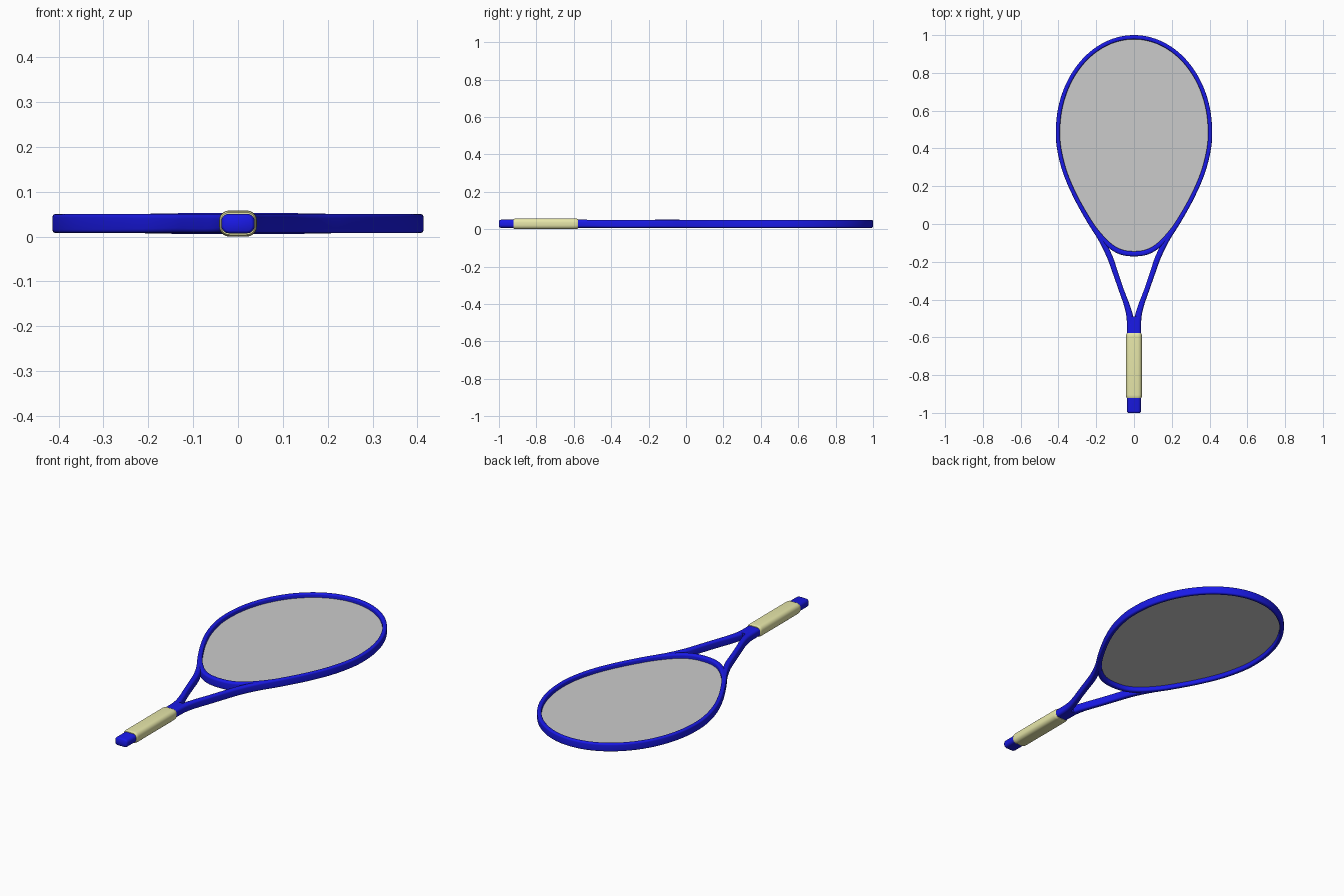
import bpy, bmesh, math
from mathutils import Vector

if "Cube" in bpy.data.objects:
    bpy.data.objects.remove(bpy.data.objects["Cube"])

MID = 0.029  # height of the racket's middle plane


def material(name, colour):
    m = bpy.data.materials.new(name)
    m.diffuse_color = colour
    m.use_nodes = True
    m.node_tree.nodes["Principled BSDF"].inputs["Base Color"].default_value = m.diffuse_color
    return m


def make_object(name, bm, mat=None, smooth=True):
    mesh = bpy.data.meshes.new(name)
    bm.to_mesh(mesh)
    bm.free()
    ob = bpy.data.objects.new(name, mesh)
    bpy.context.collection.objects.link(ob)
    if mat:
        mesh.materials.append(mat)
    if smooth:
        bpy.ops.object.select_all(action='DESELECT')
        ob.select_set(True)
        bpy.context.view_layer.objects.active = ob
        bpy.ops.object.shade_smooth_by_angle(angle=math.radians(40))
    return ob


def mirrored(half):
    """Left half, then right half, starting point on x = 0 shared."""
    return [(-p[0],) + tuple(p[1:]) for p in reversed(half[1:])] + list(half)


def spline(points, steps=5):
    """Catmull-Rom curve through (x, y, width, height) stations."""
    pts = [Vector(p) for p in points]
    pts = [2 * pts[0] - pts[1]] + pts + [2 * pts[-1] - pts[-2]]
    out = []
    for a, b, c, d in zip(pts, pts[1:], pts[2:], pts[3:]):
        for i in range(steps):
            t = i / steps
            out.append(0.5 * (2 * b + (c - a) * t + (2 * a - 5 * b + 4 * c - d) * t * t
                              + (3 * b - a - 3 * c + d) * t ** 3))
    return out + [pts[-2]]


def rounded_section(w, h, r, seg=5):
    for k, (sx, sy) in enumerate(((1, 1), (-1, 1), (-1, -1), (1, -1))):
        for i in range(seg + 1):
            a = math.pi / 2 * (k + i / seg)
            yield (sx * (w / 2 - r) + r * math.cos(a), sy * (h / 2 - r) + r * math.sin(a))


def sweep(name, stations, mat, round_factor=0.38):
    """Rounded-rectangle tube along stations (x, y, width, height)."""
    bm = bmesh.new()
    rings = []
    last = len(stations) - 1
    for i, (x, y, w, h) in enumerate(stations):
        p, q = stations[max(i - 1, 0)], stations[min(i + 1, last)]
        t = Vector((q[0] - p[0], q[1] - p[1])).normalized()
        r = round_factor * min(w, h)
        rings.append([bm.verts.new((x - t.y * u, y + t.x * u, MID + v))
                      for u, v in rounded_section(w, h, r)])
    for a, b in zip(rings, rings[1:]):
        for j in range(len(a)):
            k = (j + 1) % len(a)
            bm.faces.new((a[j], a[k], b[k], b[j]))
    bm.faces.new(rings[0])
    bm.faces.new(rings[-1])
    bmesh.ops.recalc_face_normals(bm, faces=bm.faces)
    return make_object(name, bm, mat)


blue = material("blue", (0.01, 0.01, 0.8, 1))
yellow = material("pale_yellow", (0.8, 0.8, 0.4, 1))

# Hoop running down into the two throat arms
half = [(0.403 * math.sin(a), 0.49 + 0.499 * math.cos(a), 0.022, 0.043)
        for a in (math.pi / 2 * i / 7 for i in range(8))]
half += [(x, y, w, 0.043) for x, y, w in (
    (0.395, 0.39, 0.022), (0.364, 0.27, 0.022), (0.31, 0.145, 0.022),
    (0.24, 0.02, 0.024), (0.176, -0.08, 0.027), (0.13, -0.17, 0.030),
    (0.098, -0.26, 0.028), (0.067, -0.35, 0.027), (0.038, -0.43, 0.030),
    (0.021, -0.50, 0.036), (0.0185, -0.60, 0.037))]
hoop = spline(mirrored(half))
sweep("frame", hoop, blue)

# Bridge closing the bottom of the head
bridge_half = [(0, -0.158, 0.027, 0.047), (0.07, -0.148, 0.027, 0.047),
               (0.13, -0.113, 0.026, 0.046), (0.185, -0.055, 0.023, 0.044),
               (0.24, 0.02, 0.018, 0.042)]
bridge = spline(mirrored(bridge_half))
sweep("throat_bridge", bridge, blue)

# String bed as one flat sheet
bm = bmesh.new()
outline = [p for p in hoop if p[1] > 0.025] + list(reversed(bridge))
bm.faces.new([bm.verts.new((p[0], p[1], MID)) for p in reversed(outline)])
make_object("string_bed", bm, smooth=False)

# Handle core with softened butt end
sweep("handle_core", [(0, -0.49, 0.05, 0.042), (0, -0.53, 0.070, 0.0435),
                      (0, -0.60, 0.074, 0.0435), (0, -0.99, 0.074, 0.0435),
                      (0, -0.997, 0.070, 0.040), (0, -1.0, 0.062, 0.033)], blue)

# Grip wrap
sweep("grip", [(0, -0.578, 0.076, 0.050), (0, -0.584, 0.082, 0.056),
               (0, -0.595, 0.084, 0.058), (0, -0.905, 0.084, 0.058),
               (0, -0.916, 0.082, 0.056), (0, -0.922, 0.076, 0.050)], yellow)
